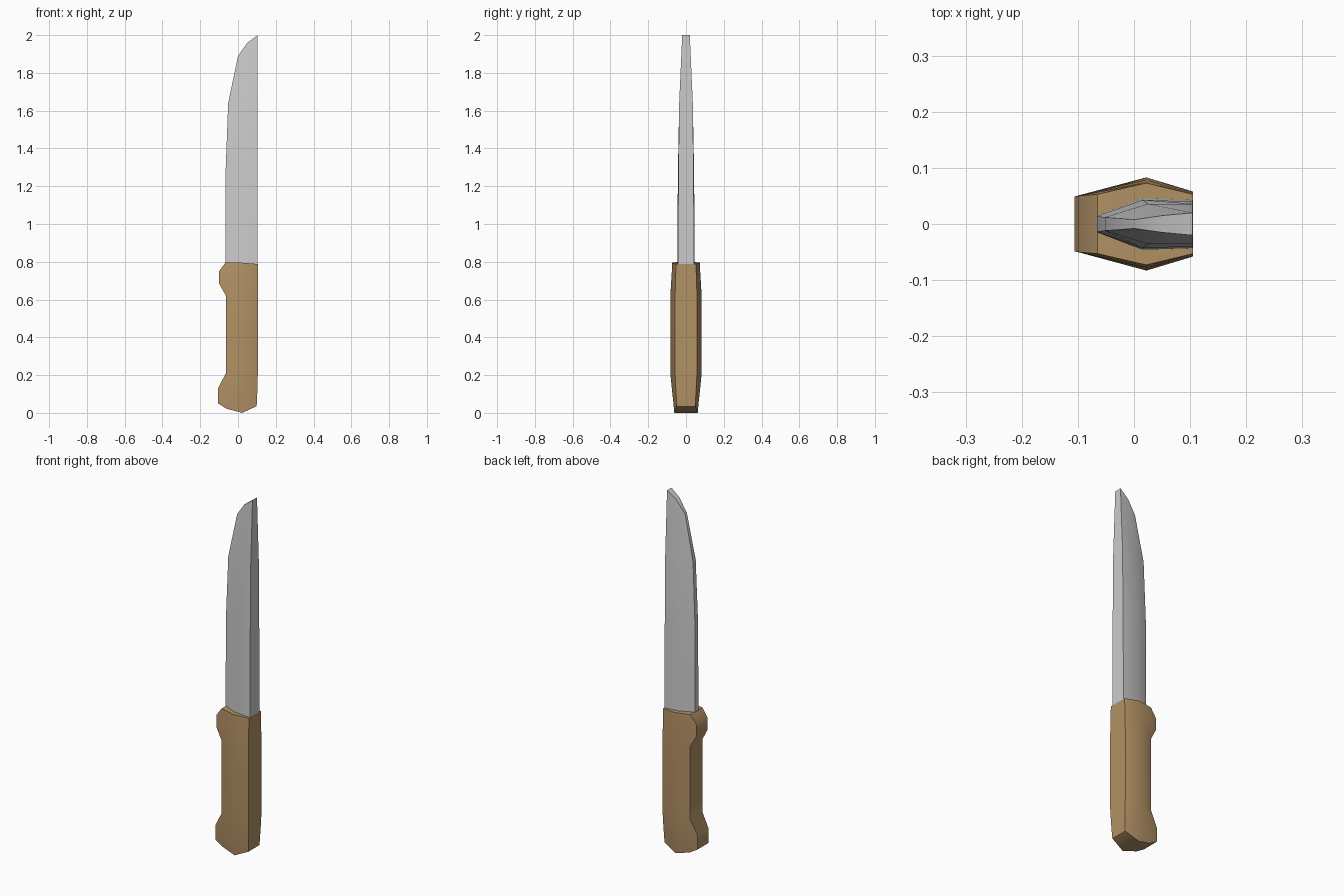
import bpy, bmesh, math


def material(name, rgb):
    m = bpy.data.materials.new(name)
    m.diffuse_color = (*rgb, 1)
    return m


def loft(name, rings, mat, angle):
    """Each ring: three (x, z, half_width) stations: cutting side, middle, spine."""
    bm = bmesh.new()
    loops = []
    for ring in rings:
        pts = [(x, w, z) for x, z, w in ring]
        pts += [(x, -w, z) for x, z, w in reversed(ring)]
        loops.append([bm.verts.new(p) for p in pts])
    for a, b in zip(loops, loops[1:]):
        for i in range(6):
            j = (i + 1) % 6
            bm.faces.new((a[i], a[j], b[j], b[i]))
    # two-plane caps
    for v in (loops[0], loops[-1]):
        bm.faces.new((v[0], v[1], v[4], v[5]))
        bm.faces.new((v[1], v[2], v[3], v[4]))
    bmesh.ops.recalc_face_normals(bm, faces=bm.faces)
    me = bpy.data.meshes.new(name)
    bm.to_mesh(me)
    bm.free()
    me.materials.append(mat)
    ob = bpy.data.objects.new(name, me)
    bpy.context.collection.objects.link(ob)
    bpy.ops.object.select_all(action='DESELECT')
    ob.select_set(True)
    bpy.context.view_layer.objects.active = ob
    bpy.ops.object.shade_smooth_by_angle(angle=math.radians(angle))
    return ob


wood = material("tan_wood", (0.45, 0.285, 0.13))
steel = material("grey_steel", (0.6, 0.6, 0.6))

# Handle with swollen pommel and finger guard
loft("handle", [
    [(-0.06, 0.022, 0.051), (0.022, 0.0, 0.062), (0.098, 0.035, 0.049)],
    [(-0.106, 0.05, 0.049), (0.022, 0.045, 0.066), (0.1, 0.055, 0.05)],
    [(-0.106, 0.13, 0.049), (0.022, 0.13, 0.075), (0.103, 0.13, 0.054)],
    [(-0.064, 0.21, 0.055), (0.022, 0.21, 0.083), (0.105, 0.21, 0.058)],
    [(-0.064, 0.62, 0.055), (0.022, 0.62, 0.083), (0.105, 0.62, 0.058)],
    [(-0.1, 0.685, 0.05), (0.022, 0.685, 0.079), (0.105, 0.685, 0.056)],
    [(-0.1, 0.75, 0.05), (0.022, 0.75, 0.075), (0.105, 0.75, 0.054)],
    [(-0.065, 0.798, 0.053), (0.022, 0.795, 0.073), (0.105, 0.788, 0.053)],
], wood, 40)

# Blade tapering to the curved tip
loft("blade", [
    [(-0.066, 0.78, 0.015), (0.015, 0.78, 0.046), (0.104, 0.78, 0.043)],
    [(-0.066, 1.27, 0.014), (0.015, 1.27, 0.043), (0.104, 1.27, 0.040)],
    [(-0.052, 1.64, 0.012), (0.025, 1.64, 0.036), (0.104, 1.64, 0.036)],
    [(0.0, 1.89, 0.008), (0.05, 1.96, 0.015), (0.104, 2.0, 0.02)],
], steel, 30)
